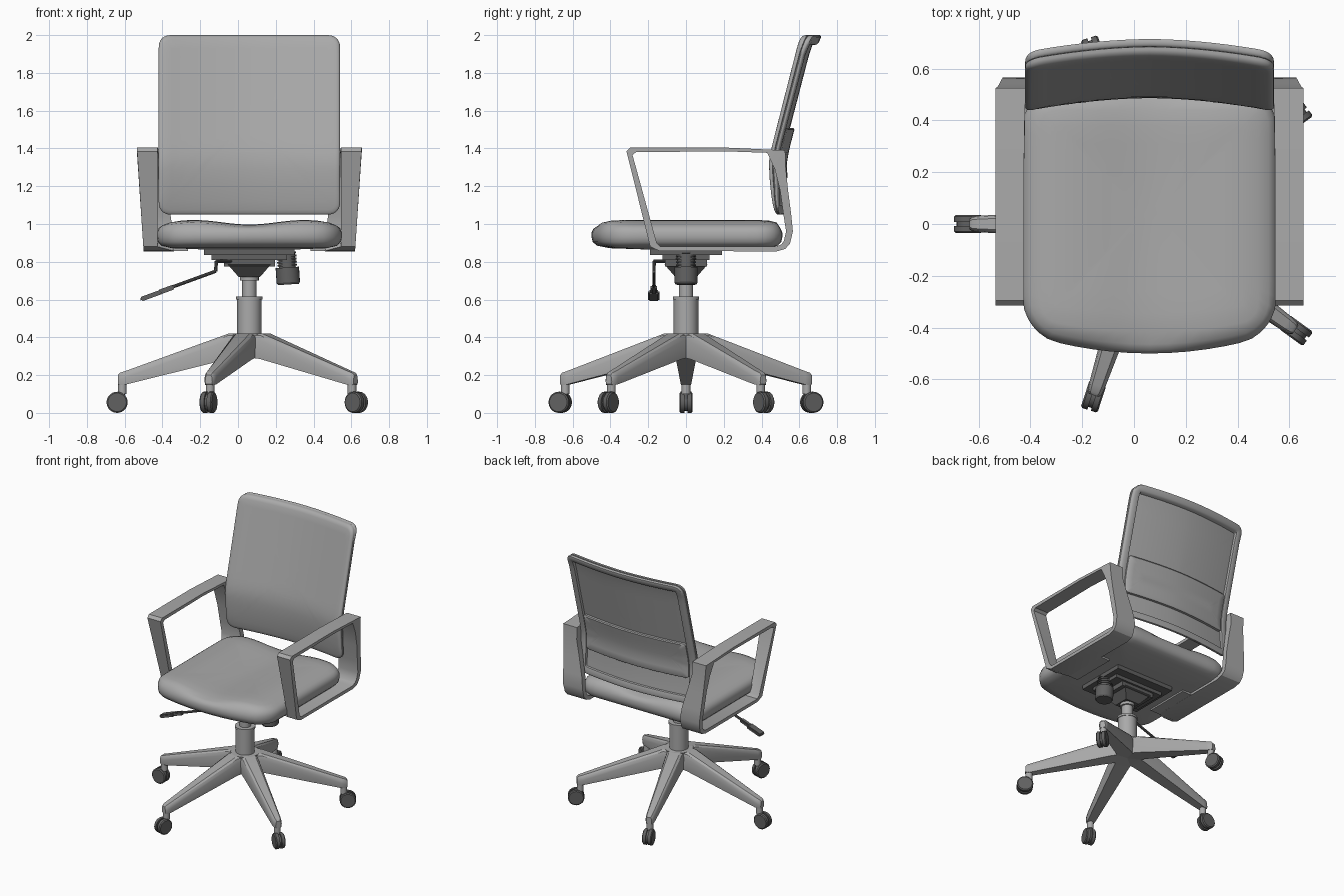
import bpy, bmesh, math
from mathutils import Vector, Matrix

if "Cube" in bpy.data.objects:
    bpy.data.objects.remove(bpy.data.objects["Cube"])

CX = 0.06  # the chair axis sits slightly right of centre


def material(name, v):
    m = bpy.data.materials.new(name)
    m.diffuse_color = (v, v, v, 1)
    m.use_nodes = True
    m.node_tree.nodes["Principled BSDF"].inputs["Base Color"].default_value = m.diffuse_color
    return m


LIGHT = material("light_grey", 0.40)
DARK = material("dark_grey", 0.12)


def finish(name, bm, mat, angle=35):
    bmesh.ops.recalc_face_normals(bm, faces=bm.faces[:])
    bmesh.ops.translate(bm, verts=bm.verts[:], vec=(CX, 0, 0))
    me = bpy.data.meshes.new(name)
    bm.to_mesh(me)
    bm.free()
    me.materials.append(mat)
    ob = bpy.data.objects.new(name, me)
    bpy.context.collection.objects.link(ob)
    bpy.ops.object.select_all(action='DESELECT')
    ob.select_set(True)
    bpy.context.view_layer.objects.active = ob
    bpy.ops.object.shade_smooth_by_angle(angle=math.radians(angle))
    return ob


def loft(bm, rings, closed=False):
    """Skin a list of point rings; cap the ends unless closed."""
    vs = [[bm.verts.new(p) for p in r] for r in rings]
    n = len(vs[0])
    for i in range(len(vs) if closed else len(vs) - 1):
        a, b = vs[i], vs[(i + 1) % len(vs)]
        for j in range(n):
            k = (j + 1) % n
            bm.faces.new((a[j], a[k], b[k], b[j]))
    if not closed:
        bm.faces.new(vs[0])
        bm.faces.new(vs[-1])


def tube(bm, a, b, r1, r2=None, n=24):
    a, b = Vector(a), Vector(b)
    rot = (b - a).to_track_quat('Z', 'Y').to_matrix().to_4x4()
    bmesh.ops.create_cone(bm, cap_ends=True, segments=n, radius1=r1,
                          radius2=r1 if r2 is None else r2, depth=(b - a).length,
                          matrix=Matrix.Translation((a + b) / 2) @ rot)


def box(bm, c, s, rot=Matrix()):
    bmesh.ops.create_cube(bm, size=1, matrix=Matrix.Translation(c) @ rot @ Matrix.Diagonal((*s, 1)))


def rounded_rect(hx, hy, r, n=20):
    pts = []
    for side in range(4):
        for i in range(n):
            t = math.sin(math.pi / 2 * (2 * i / n - 1))
            x, y = [(t, -1), (1, t), (-t, 1), (-1, -t)][side]
            p = Vector((x * hx, y * hy))
            q = Vector((max(-hx + r, min(hx - r, p.x)), max(-hy + r, min(hy - r, p.y))))
            pts.append(q + (p - q).normalized() * r)
    return pts


def lerp(table, t):
    for (a, u), (b, v) in zip(table, table[1:]):
        if t <= b:
            return u + (v - u) * max(0, (t - a) / (b - a))
    return table[-1][1]


# seat cushion: saddle-shaped top, bulging front edge
bm = bmesh.new()
rings = []
for inset, z in [(.44, .865), (.25, .865), (.08, .872), (.025, .885), (.005, .905), (0, .93), (0, .955),
                 (.01, .978), (.03, .996), (.07, 1.006), (.13, 1.009), (.2, 1.008), (.32, 1.005), (.44, 1.004)]:
    ring = []
    for x, y in rounded_rect(.49 - inset, .465 - inset, max(.13 - inset, .01)):
        y += .045
        y -= .08 * max(0, min(1, -y / .42)) * (1 - (x / .49) ** 2)
        dz = -.012 * math.cos(math.pi * x / .29) if z > .99 else 0
        ring.append((x, y, z + dz))
    rings.append(ring)
loft(bm, rings)
finish("seat_cushion", bm, LIGHT, 50)

# backrest: flat shapes bent onto a reclined, curved sheet
LEAN = [(1.05, .465), (1.15, .447), (1.25, .437), (1.33, .435), (1.4, .447), (2.0, .60)]
DEPTH = [(1.05, .4), (1.2, .65), (1.9, .74), (2.0, 1)]


def bent_ring(hx, hz, r, zc, inset, d):
    out = []
    for x, z in rounded_rect(hx - inset, hz - inset, max(r - inset, .004), 28):
        z += zc
        bow = .05 * (1 - abs(x / .48) ** 1.8)
        out.append((x, lerp(LEAN, z) + bow + d * lerp(DEPTH, z), z))
    return out


def back_part(name, hx, hz, r, zc, profile, closed=False):
    bm = bmesh.new()
    loft(bm, [bent_ring(hx, hz, r, zc, i, d) for i, d in profile], closed)
    finish(name, bm, LIGHT, 40)


inner = [.47, .42, .36, .3, .24, .18, .12, .07]
back_part("back_cushion", .48, .475, .06, 1.525,
          [(i, 0) for i in inner] + [(.025, 0), (.01, .005), (.002, .014), (0, .022), (0, .034), (.008, .038)]
          + [(i, .038) for i in inner[::-1]])
back_part("back_rim", .48, .475, .06, 1.525,
          [(.004, .038), (0, .045), (0, .058), (.004, .066), (.014, .07), (.04, .07), (.05, .064), (.054, .03)], True)
back_part("back_support_band", .425, .135, .02, 1.372,
          [(.12, .03), (.06, .03), (0, .03), (0, .066), (.008, .075), (.05, .075), (.09, .075), (.13, .075)])

# armrests: closed strip loops, outer and inner side profiles (y, z)
OUTER = [(-.315, 1.385), (-.295, 1.405), (.2, 1.405), (.525, 1.39), (.528, 1.3), (.54, 1.18), (.557, 1.05),
         (.566, .96), (.55, .895), (.525, .868), (.48, .855), (-.14, .857), (-.19, .88)]
INNER = [(-.283, 1.365), (-.265, 1.38), (.2, 1.385), (.43, 1.377), (.47, 1.29), (.498, 1.18), (.516, 1.05),
         (.53, .96), (.518, .91), (.505, .892), (.475, .88), (-.135, .88), (-.155, .9)]
for side, label in ((-1, "left"), (1, "right")):
    bm = bmesh.new()
    rings = []
    for (oy, oz), (iy, iz) in zip(OUTER, INNER):
        out = .56 + .035 * (oz - .86) / .54
        inn = .405 + .075 * max(0, min(1, (oz - 1.0) / .3)) if oy > .3 else .485
        if oz < .87:
            inn = .40
        rings.append([(side * out, oy, oz), (side * out, iy, iz), (side * inn, iy, iz), (side * inn, oy, oz)])
    loft(bm, rings, True)
    box(bm, (side * .42, .03, .867), (.19, .34, .02))  # mounting tab
    finish(label + "_armrest", bm, LIGHT, 30)

# tilt mechanism under the seat
bm = bmesh.new()
box(bm, (0, 0, .85), (.48, .38, .03))
box(bm, (0, 0, .825), (.40, .25, .03))
box(bm, (0, 0, .795), (.27, .22, .04))
bmesh.ops.create_cone(bm, cap_ends=True, segments=4, radius1=.08, radius2=.16, depth=.065,
                      matrix=Matrix.Translation((0, 0, .752)) @ Matrix.Rotation(math.pi / 4, 4, 'Z'))
finish("tilt_mechanism", bm, DARK)

# tension knob with ribbed neck
bm = bmesh.new()
axis0, axis1 = Vector((.195, 0, .86)), Vector((.207, 0, .68))
tube(bm, axis0, axis0.lerp(axis1, .5), .045)
for i in range(5):
    t = .05 + i * .09
    tube(bm, axis0.lerp(axis1, t), axis0.lerp(axis1, t + .05), .052)
tube(bm, axis0.lerp(axis1, .5), axis0.lerp(axis1, .94), .062)
tube(bm, axis0.lerp(axis1, .94), axis1, .062, .055)
finish("tension_knob", bm, DARK)

# height lever and its paddle
bm = bmesh.new()
path = [(-.08, -.09, .803), (-.175, -.168, .803), (-.178, -.17, .75), (-.42, -.17, .662)]
for a, b in zip(path, path[1:]):
    tube(bm, a, b, .009, n=10)
finish("lever_rod", bm, DARK)
bm = bmesh.new()
tilt = Matrix.Rotation(math.radians(-20), 4, 'Y')
box(bm, (-.44, -.17, .652), (.09, .035, .026), tilt)
box(bm, (-.52, -.17, .621), (.12, .06, .024), tilt)
bmesh.ops.bevel(bm, geom=bm.edges[:], offset=.007, segments=2, affect='EDGES')
finish("lever_paddle", bm, DARK)

# gas column
bm = bmesh.new()
tube(bm, (0, 0, .40), (0, 0, .60), .065, n=32)
tube(bm, (0, 0, .60), (0, 0, .615), .07, n=32)
tube(bm, (0, 0, .61), (0, 0, .71), .038)
tube(bm, (0, 0, .70), (0, 0, .73), .05)
finish("gas_column", bm, LIGHT)

# five-star base with casters
base, wheels = bmesh.new(), bmesh.new()
tube(base, (0, 0, .31), (0, 0, .42), .08, .1, 20)
for k in range(5):
    ang = math.pi + k * math.tau / 5
    u = Vector((math.cos(ang), math.sin(ang), 0))
    v = Vector((-u.y, u.x, 0))
    up = Vector((0, 0, 1))
    rings = []
    for r, w, zt, zb in [(0, .07, .42, .30), (.11, .063, .42, .285), (.655, .032, .222, .15),
                         (.685, .028, .212, .147), (.696, .02, .2, .152)]:
        rings.append([u * r + v * (w * s) + up * z for s, z in
                      [(-.85, zb), (.85, zb), (1, zt - .035), (.85, zt - .01), (.6, zt),
                       (-.6, zt), (-.85, zt - .01), (-1, zt - .035)]])
    loft(base, rings)
    tube(base, u * .672 + up * .1, u * .672 + up * .17, .023, n=16)
    hub = u * .70 + up * .056
    tube(wheels, hub - v * .01, hub + v * .01, .045, n=20)
    for s in (-1, 1):
        tube(wheels, hub + v * (.007 * s), hub + v * (.028 * s), .056, n=28)
        tube(wheels, hub + v * (.028 * s), hub + v * (.034 * s), .056, .049, n=28)
    tube(wheels, u * .674 + up * .06, u * .674 + up * .125, .017, n=12)
finish("star_base", base, LIGHT, 30)
finish("caster_wheels", wheels, DARK)
